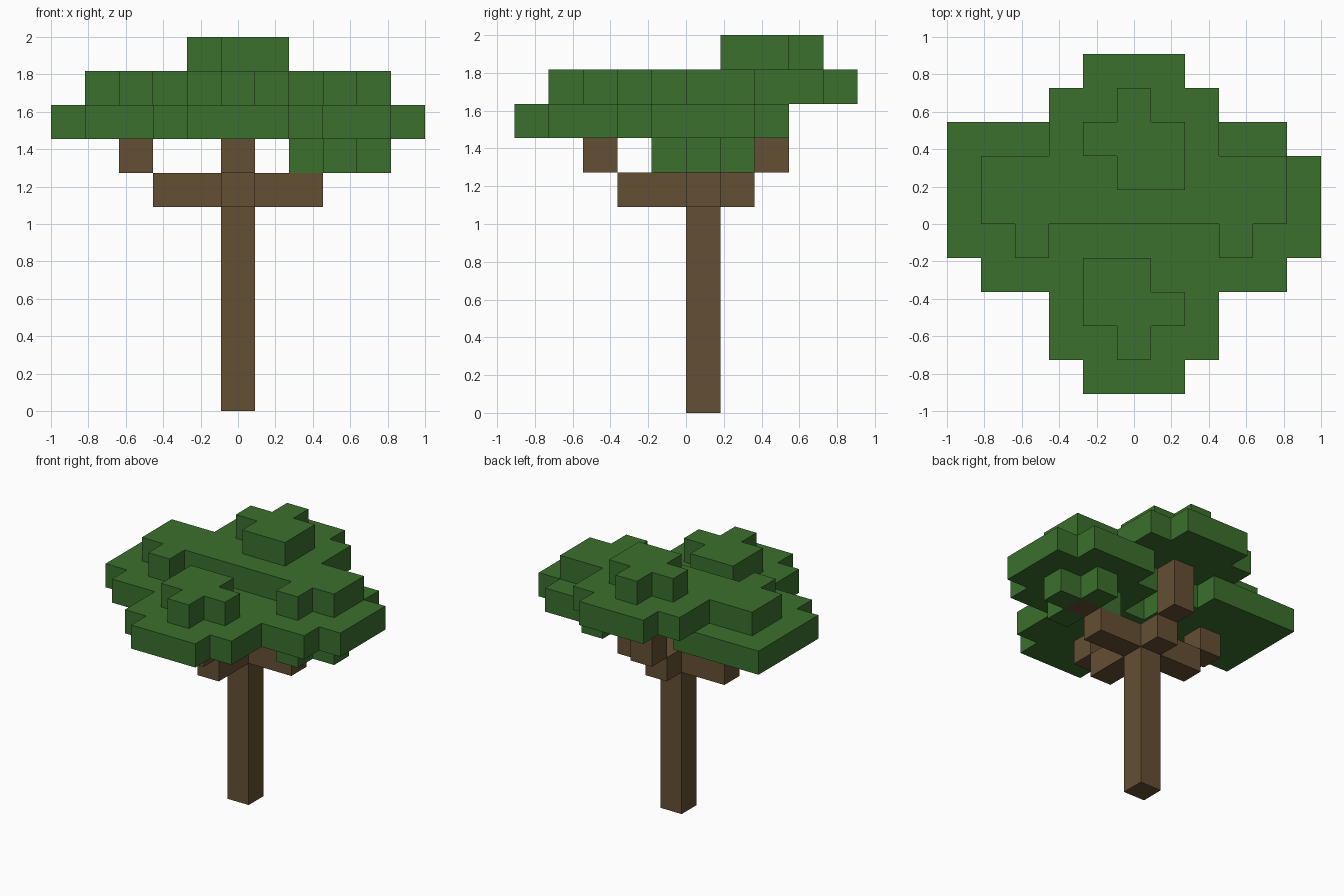
import bpy
import bmesh
from mathutils import Vector

cube = bpy.data.objects.get("Cube")
if cube:
    bpy.data.objects.remove(cube, do_unlink=True)

U = 2 / 11  # block size


def material(name, rgb):
    mat = bpy.data.materials.new(name)
    mat.use_nodes = True
    mat.diffuse_color = (*rgb, 1)
    mat.node_tree.nodes["Principled BSDF"].inputs["Base Color"].default_value = (*rgb, 1)
    return mat


BARK = material("bark brown", (0.130, 0.080, 0.033))
LEAF = material("leaf green", (0.043, 0.162, 0.026))

parts = []    # (name, material, set of block cells)
taken = set()


def add_part(name, mat, cells):
    """Claim the blocks of a part that no earlier part fills."""
    cells = set(cells) - taken
    taken.update(cells)
    parts.append((name, mat, cells))


def column(x, y, z0, z1):
    return [(x, y, z) for z in range(z0, z1 + 1)]


def pad(cx, cy, z, r, corners=()):
    """Square layer of blocks without corners, except the listed ones."""
    span = range(-r, r + 1)
    return [(cx + i, cy + j, z) for i in span for j in span
            if abs(i) + abs(j) < 2 * r or (i, j) in corners]


def build(name, mat, cells):
    """Mesh the exposed block sides and merge the flat areas."""
    bm = bmesh.new()
    for c in sorted(cells):
        centre = Vector((c[0], c[1] + 0.5, c[2] + 0.5)) * U
        for axis in range(3):
            for sign in (-1, 1):
                side = list(c)
                side[axis] += sign
                if tuple(side) in taken:
                    continue
                n, a, b = Vector(), Vector(), Vector()
                n[axis] = sign
                a[(axis + 1) % 3] = 1
                b[(axis + 2) % 3] = sign
                bm.faces.new([bm.verts.new(centre + (n + s * a + t * b) * U / 2)
                              for s, t in ((-1, -1), (1, -1), (1, 1), (-1, 1))])
    bmesh.ops.remove_doubles(bm, verts=bm.verts[:], dist=0.001)
    bmesh.ops.dissolve_limit(bm, angle_limit=0.01, verts=bm.verts[:], edges=bm.edges[:])
    mesh = bpy.data.meshes.new(name)
    bm.to_mesh(mesh)
    bm.free()
    mesh.materials.append(mat)
    bpy.context.collection.objects.link(bpy.data.objects.new(name, mesh))


# Trunk and the four branches that step outward and up
add_part("trunk", BARK, column(0, 0, 0, 6))
for side, s in (("right", -1), ("left", 1)):
    add_part(side + "_branch", BARK, [(s, 0, 6), (2 * s, 0, 6), (3 * s, 0, 7)])
add_part("front_branch", BARK, [(0, -1, 6), (0, -2, 6), (0, -3, 7)])
add_part("back_branch", BARK, [(0, 1, 6)] + column(0, 2, 7, 8))

# Leaf clumps: a wide pad with a small cap on top
add_part("front_leaves", LEAF, pad(0, -3, 8, 2) + pad(0, -3, 9, 1, [(-1, 1)]))
add_part("back_leaves", LEAF, pad(0, 2, 9, 2) + pad(0, 2, 10, 1, [(1, -1)]))
add_part("right_leaves", LEAF, pad(-3, 0, 8, 2, [(-2, 2)]) + pad(-3, 0, 9, 1, [(-1, 1)]))
add_part("left_leaves", LEAF,
         pad(3, 0, 7, 1) + pad(3, 0, 8, 2) + pad(3, 0, 9, 1, [(1, 1)]))

for part in parts:
    build(*part)
